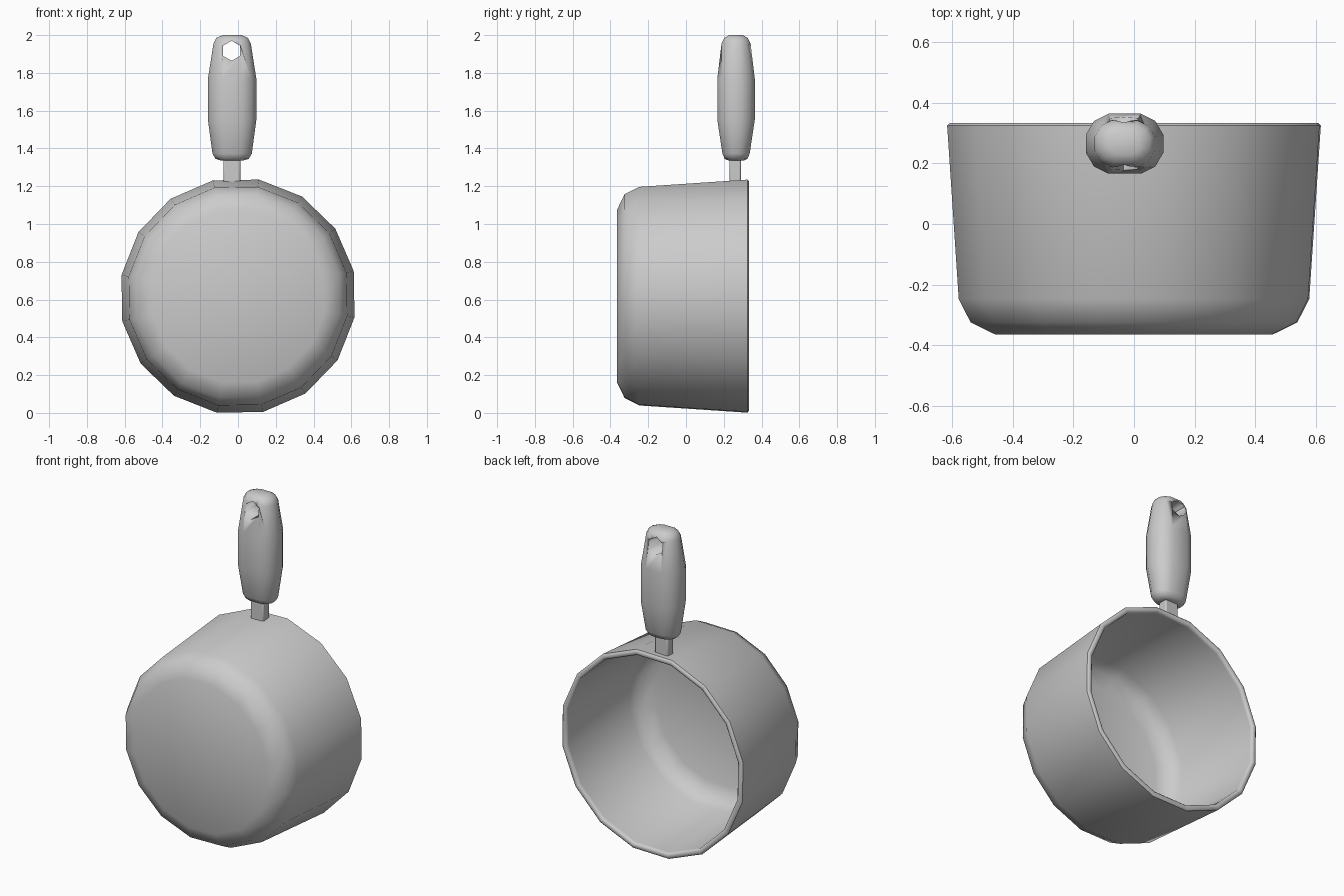
import bpy, bmesh, math

if "Cube" in bpy.data.objects:
    bpy.data.objects.remove(bpy.data.objects["Cube"])


def loft(name, rings, angle):
    """Skin a list of equal-length point rings and cap both ends."""
    bm = bmesh.new()
    loops = [[bm.verts.new(p) for p in ring] for ring in rings]
    n = len(loops[0])
    for a, b in zip(loops, loops[1:]):
        for i in range(n):
            j = (i + 1) % n
            bm.faces.new((a[i], a[j], b[j], b[i]))
    bm.faces.new(loops[0])
    bm.faces.new(loops[-1])
    bmesh.ops.recalc_face_normals(bm, faces=bm.faces)
    mesh = bpy.data.meshes.new(name)
    bm.to_mesh(mesh)
    bm.free()
    obj = bpy.data.objects.new(name, mesh)
    bpy.context.collection.objects.link(obj)
    smooth(obj, angle)
    return obj


def smooth(obj, angle):
    bpy.ops.object.select_all(action='DESELECT')
    obj.select_set(True)
    bpy.context.view_layer.objects.active = obj
    bpy.ops.object.shade_smooth_by_angle(angle=math.radians(angle))


def circle_y(r, y, cx, cz, n, start):
    """Ring of n points around an axis parallel to y."""
    return [(cx + r * math.cos(start + math.tau * i / n), y,
             cz + r * math.sin(start + math.tau * i / n)) for i in range(n)]


# Pot: 16-sided shell on its side, opening towards +y
profile = [(0.465, -0.365), (0.548, -0.325), (0.588, -0.248),
           (0.626, 0.312), (0.627, 0.325), (0.618, 0.333),
           (0.602, 0.333), (0.593, 0.325), (0.592, 0.312),
           (0.556, -0.235), (0.522, -0.300), (0.445, -0.335)]
loft("pot", [circle_y(r, y, 0, 0.618, 16, math.radians(12.25))
             for r, y in profile], 50)

# Handle grip: 12-sided rounded section, tapered to both ends
HX, HY = -0.031, 0.265
quarter = [(1, 0.3), (0.79, 0.76), (0.42, 1)]
section = (quarter + [(-x, y) for x, y in reversed(quarter)]
           + [(-x, -y) for x, y in quarter]
           + [(x, -y) for x, y in reversed(quarter)])
stations = [(1.335, 0.055, 0.038), (1.345, 0.088, 0.060), (1.372, 0.104, 0.072),
            (1.55, 0.128, 0.099), (1.77, 0.128, 0.099),
            (1.955, 0.099, 0.077), (1.985, 0.084, 0.062), (2.0, 0.050, 0.036)]
grip = loft("handle_grip", [[(HX + w * x, HY + d * y, z) for x, y in section]
                            for z, w, d in stations], 50)

# Hexagonal hanging hole through the grip
cutter = loft("hole_cutter", [circle_y(0.053, y, -0.034, 1.917, 6, math.pi / 2)
                              for y in (0.1, 0.45)], 60)
cutter.hide_render = True
cutter.hide_set(True)
cut = grip.modifiers.new("hanging_hole", 'BOOLEAN')
cut.operation = 'DIFFERENCE'
cut.solver = 'EXACT'
cut.object = cutter

# Flat neck joining the grip to the rim
bpy.ops.mesh.primitive_cube_add(size=1, location=(-0.033, 0.26, 1.283))
neck = bpy.context.object
neck.name = "handle_neck"
neck.scale = (0.09, 0.06, 0.146)
bpy.ops.object.transform_apply(location=False, rotation=False, scale=True)
bevel = neck.modifiers.new("soft_edges", 'BEVEL')
bevel.width = 0.008
bevel.segments = 2
smooth(neck, 40)
